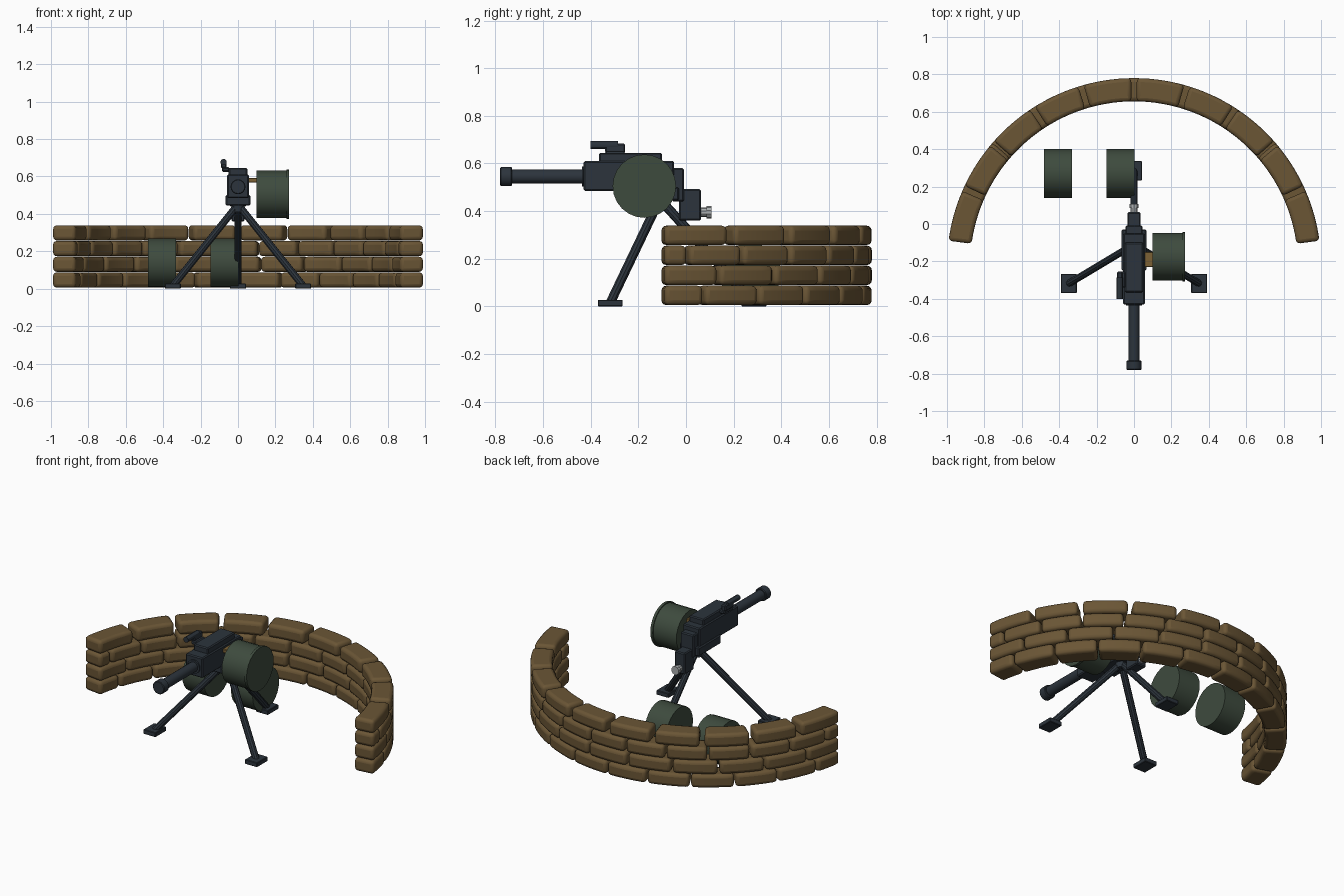
import bpy, bmesh, math
from mathutils import Vector, Matrix

cube = bpy.data.objects.get("Cube")
if cube:
    bpy.data.objects.remove(cube, do_unlink=True)


def material(name, rgb):
    m = bpy.data.materials.new(name)
    m.use_nodes = True
    m.diffuse_color = (*rgb, 1)
    m.node_tree.nodes["Principled BSDF"].inputs["Base Color"].default_value = (*rgb, 1)
    return m


SAND = material("sandbag brown", (0.145, 0.092, 0.036))
METAL = material("gunmetal", (0.025, 0.034, 0.045))
GREEN = material("drum green", (0.048, 0.07, 0.048))
BRASS = material("brass", (0.2, 0.12, 0.035))
STEEL = material("pale steel", (0.4, 0.42, 0.43))


def finish(name, bm, mat, bevel=0, segments=1, smooth=True):
    bmesh.ops.recalc_face_normals(bm, faces=bm.faces)
    mesh = bpy.data.meshes.new(name)
    bm.to_mesh(mesh)
    bm.free()
    mesh.materials.append(mat)
    ob = bpy.data.objects.new(name, mesh)
    bpy.context.collection.objects.link(ob)
    if bevel:
        mod = ob.modifiers.new("Bevel", "BEVEL")
        mod.width = bevel
        mod.segments = segments
        mod.limit_method = "ANGLE"
        mod.angle_limit = math.radians(35)
    if smooth:
        bpy.ops.object.select_all(action="DESELECT")
        ob.select_set(True)
        bpy.context.view_layer.objects.active = ob
        bpy.ops.object.shade_smooth_by_angle(angle=math.radians(30))
    return ob


def box(name, x, y, z, mat=METAL, bevel=0.006):
    lo, hi = Vector((x[0], y[0], z[0])), Vector((x[1], y[1], z[1]))
    bm = bmesh.new()
    bmesh.ops.create_cube(bm, size=1, matrix=Matrix.Translation((lo + hi) / 2)
                          @ Matrix.Diagonal((*(hi - lo), 1)))
    return finish(name, bm, mat, bevel, smooth=False)


def rod(name, start, end, radius, mat=METAL, sides=12, bevel=0):
    a, b = Vector(start), Vector(end)
    turn = (b - a).to_track_quat("Z", "Y").to_matrix().to_4x4()
    bm = bmesh.new()
    bmesh.ops.create_cone(bm, cap_ends=True, segments=sides, radius1=radius, radius2=radius,
                          depth=(b - a).length, matrix=Matrix.Translation((a + b) / 2) @ turn)
    return finish(name, bm, mat, bevel)


# Curved sandbag wall
CENTRE_Y, INNER, OUTER = -0.22, 0.876, 1.0
START, END = 7.5, 172.5


def add_bag(bm, a0, a1, z0, z1, steps=4):
    rings = []
    for i in range(steps + 1):
        a = math.radians(a0 + (a1 - a0) * i / steps)
        rings.append([bm.verts.new((r * math.cos(a), CENTRE_Y + r * math.sin(a), z))
                      for r, z in ((INNER, z0), (OUTER, z0), (OUTER, z1), (INNER, z1))])
    for p, q in zip(rings, rings[1:]):
        for k in range(4):
            n = (k + 1) % 4
            bm.faces.new((p[k], p[n], q[n], q[k]))
    bm.faces.new(rings[0])
    bm.faces.new(rings[-1])


def sandbag_row(name, level, first_seam, count, gap):
    step = (180 - 2 * first_seam) / count
    seams = [START] + [first_seam + step * i for i in range(count + 1)] + [END]
    z0 = 0.006 + 0.084 * level
    bm = bmesh.new()
    for i, (a0, a1) in enumerate(zip(seams, seams[1:])):
        left = 0 if i == 0 else gap / 2
        right = 0 if i == count + 1 else gap / 2
        add_bag(bm, a0 + left, a1 - right, z0, z0 + 0.081)
    finish(name, bm, SAND, 0.02, 3)


for level, (seam, count, gap) in enumerate([(17.3, 10, 0.5), (21, 9, 0.6),
                                            (13.3, 11, 0.6), (24.2, 8, 1.7)]):
    sandbag_row(f"sandbag_row_{level + 1}", level, seam, count, gap)

# Receiver, cover, cradle and rear blocks
box("receiver", (-0.058, 0.058), (-0.43, -0.05), (0.485, 0.61))
box("receiver_cover", (-0.05, 0.05), (-0.365, -0.1), (0.6, 0.645))
box("cradle", (-0.066, 0.066), (-0.25, -0.03), (0.445, 0.5))
box("rear_plate", (-0.045, 0.045), (-0.06, -0.008), (0.44, 0.58))
box("rear_housing", (-0.035, 0.035), (-0.03, 0.063), (0.36, 0.492))
rod("rear_handle", (0, 0.06, 0.395), (0, 0.092, 0.395), 0.02, STEEL, 10)
rod("handle_cap", (0, 0.085, 0.395), (0, 0.107, 0.395), 0.026, STEEL, 10)

# Barrel
rod("front_collar", (0, -0.437, 0.545), (0, -0.42, 0.545), 0.042, sides=16)
rod("barrel", (0, -0.74, 0.545), (0, -0.42, 0.545), 0.03, sides=16)
rod("muzzle", (0, -0.78, 0.545), (0, -0.73, 0.545), 0.04, sides=16, bevel=0.004)

# Side sight
box("sight_bracket", (-0.085, -0.045), (-0.34, -0.255), (0.625, 0.65))
box("sight_block", (-0.092, -0.062), (-0.34, -0.255), (0.645, 0.683))
rod("sight_tube", (-0.077, -0.4, 0.677), (-0.077, -0.285, 0.677), 0.017)

# Fitted ammunition drum with rim and feed
DRUM_Y, DRUM_Z = -0.175, 0.505
rod("fitted_drum", (0.1, DRUM_Y, DRUM_Z), (0.265, DRUM_Y, DRUM_Z), 0.127, GREEN, 24)
rod("drum_rim", (0.258, DRUM_Y, DRUM_Z), (0.274, DRUM_Y, DRUM_Z), 0.133, GREEN, 24)
box("ammo_feed", (0.05, 0.11), (-0.23, -0.15), (0.568, 0.592), BRASS, 0.003)

# Spare drums on the ground
for name, x0 in (("spare_drum_inner", -0.146), ("spare_drum_outer", -0.48)):
    rod(name, (x0, 0.27, 0.138), (x0 + 0.148, 0.27, 0.138), 0.13, GREEN, 24)

# Tripod
APEX = Vector((0, -0.11, 0.45))
for name, x, y in (("left", 0.348, -0.318), ("right", -0.348, -0.318), ("rear", 0, 0.285)):
    rod(f"{name}_leg", APEX, (x, y, 0.015), 0.02, sides=10)
    box(f"{name}_foot", (x - 0.042, x + 0.042), (y - 0.052, y + 0.052), (0, 0.028), bevel=0.003)
rod("tripod_hub", (0, -0.11, 0.41), (0, -0.11, 0.47), 0.035)
